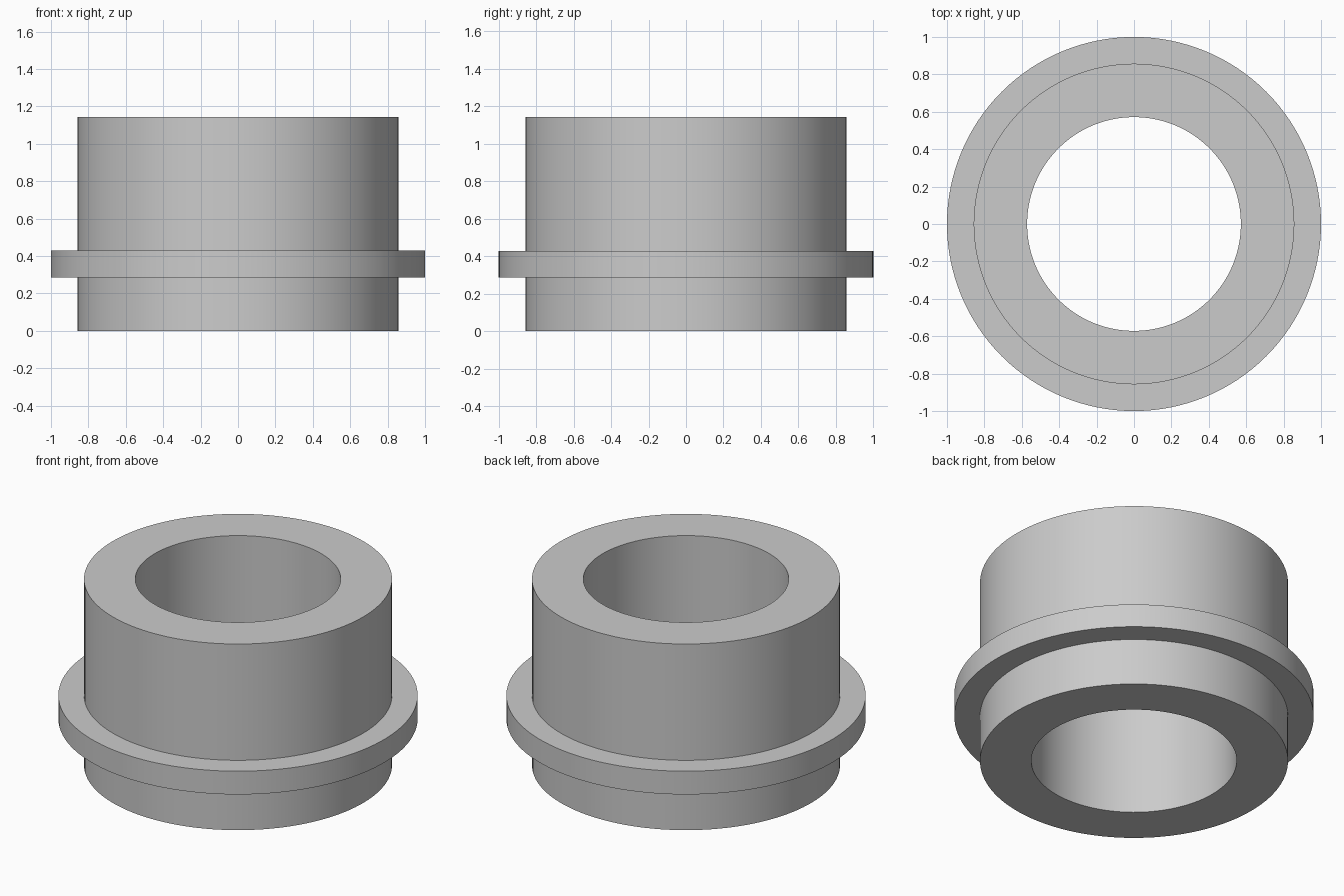
import bpy
import math
from math import cos, sin, tau

cube = bpy.data.objects.get("Cube")
if cube:
    bpy.data.objects.remove(cube, do_unlink=True)

SEGMENTS = 128
UNIT = 1 / 7                      # flange radius is seven units
BORE, BODY, FLANGE = 4 * UNIT, 6 * UNIT, 7 * UNIT
HEIGHT, FLANGE_LOW, FLANGE_HIGH = 8 * UNIT, 2 * UNIT, 3 * UNIT

# Plain grey material
grey = bpy.data.materials.new("grey")
grey.use_nodes = True
colour = (0.6, 0.6, 0.6, 1)
grey.diffuse_color = colour
grey.node_tree.nodes["Principled BSDF"].inputs["Base Color"].default_value = colour


def revolve(name, profile, material):
    """Turn a closed (radius, height) profile around the z axis."""
    count = len(profile)
    verts = [(r * cos(tau * s / SEGMENTS), r * sin(tau * s / SEGMENTS), z)
             for s in range(SEGMENTS) for r, z in profile]
    faces = []
    for s in range(SEGMENTS):
        a, b = s * count, (s + 1) % SEGMENTS * count
        for i in range(count):
            j = (i + 1) % count
            faces.append((a + i, b + i, b + j, a + j))
    mesh = bpy.data.meshes.new(name)
    mesh.from_pydata(verts, [], faces)
    mesh.materials.append(material)
    obj = bpy.data.objects.new(name, mesh)
    bpy.context.collection.objects.link(obj)
    bpy.ops.object.select_all(action="DESELECT")
    obj.select_set(True)
    bpy.context.view_layer.objects.active = obj
    bpy.ops.object.shade_smooth_by_angle(angle=math.radians(30))
    return obj


# Bushing: thick tube with a collar, counter-clockwise profile from the bore
revolve("flanged_bushing", [
    (BORE, 0), (BODY, 0),
    (BODY, FLANGE_LOW), (FLANGE, FLANGE_LOW),
    (FLANGE, FLANGE_HIGH), (BODY, FLANGE_HIGH),
    (BODY, HEIGHT), (BORE, HEIGHT),
], grey)
